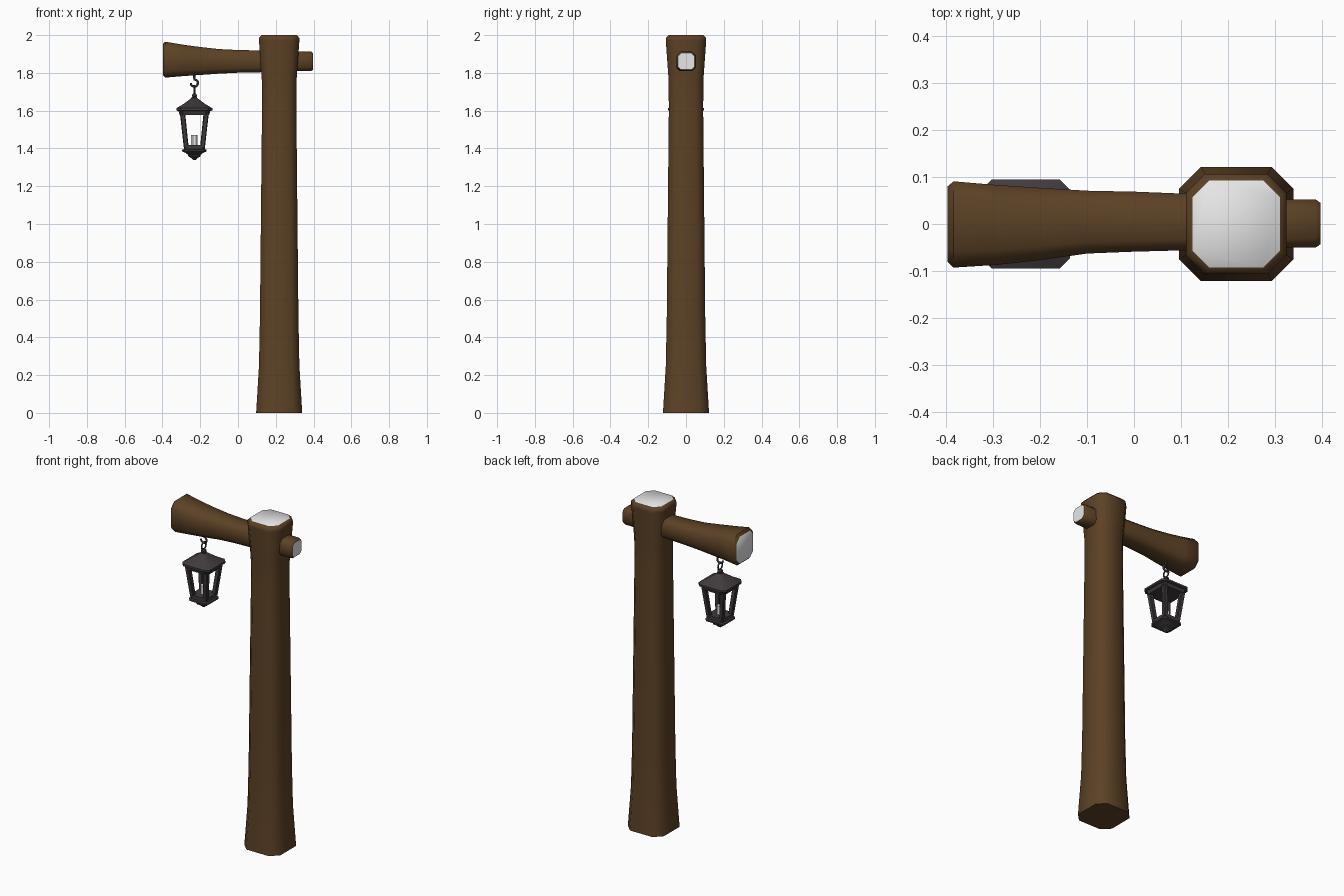
import bpy, bmesh, math
from mathutils import Vector

if "Cube" in bpy.data.objects:
    bpy.data.objects.remove(bpy.data.objects["Cube"])


def material(name, rgb):
    m = bpy.data.materials.new(name)
    m.diffuse_color = (*rgb, 1)
    m.use_nodes = True
    m.node_tree.nodes["Principled BSDF"].inputs["Base Color"].default_value = m.diffuse_color
    return m


WOOD = material("brown wood", (0.108, 0.054, 0.019))
CUT = material("pale cut wood", (0.8, 0.8, 0.8))
IRON = material("dark iron", (0.052, 0.043, 0.045))
WAX = material("candle wax", (0.8, 0.8, 0.8))


def finish(bm, name, mats, angle):
    bmesh.ops.recalc_face_normals(bm, faces=bm.faces)
    me = bpy.data.meshes.new(name)
    bm.to_mesh(me)
    bm.free()
    for m in mats:
        me.materials.append(m)
    ob = bpy.data.objects.new(name, me)
    bpy.context.collection.objects.link(ob)
    bpy.ops.object.select_all(action='DESELECT')
    ob.select_set(True)
    bpy.context.view_layer.objects.active = ob
    bpy.ops.object.shade_smooth_by_angle(angle=math.radians(angle))
    return ob


def loft(name, sections, mats, axis='Z', chamfer=0.38, cap_mats=(0, 0), angle=30):
    """Chamfered-square sections (position, centre a, centre b, half a, half b)."""
    bm = bmesh.new()
    k = 1 - chamfer
    shape = [(1, -k), (1, k), (k, 1), (-k, 1), (-1, k), (-1, -k), (-k, -1), (k, -1)]
    rings = []
    for p, ca, cb, ha, hb in sections:
        ring = []
        for u, v in shape:
            a, b = ca + u * ha, cb + v * hb
            ring.append(bm.verts.new((a, b, p) if axis == 'Z' else (p, a, b)))
        rings.append(ring)
    for r, s in zip(rings, rings[1:]):
        for i in range(8):
            j = (i + 1) % 8
            bm.faces.new((r[i], r[j], s[j], s[i]))
    for ring, mi in zip((rings[0], rings[-1]), cap_mats):
        bm.faces.new(ring).material_index = mi
    return finish(bm, name, mats, angle)


def tube(name, points, radius, closed=False):
    cu = bpy.data.curves.new(name, 'CURVE')
    cu.dimensions = '3D'
    cu.bevel_depth = radius
    cu.bevel_resolution = 1
    cu.use_fill_caps = True
    sp = cu.splines.new('POLY')
    sp.points.add(len(points) - 1)
    for q, p in zip(sp.points, points):
        q.co = (*p, 1)
    sp.use_cyclic_u = closed
    cu.materials.append(IRON)
    ob = bpy.data.objects.new(name, cu)
    bpy.context.collection.objects.link(ob)


# upright post, flared at foot and head, pale cut top
PX = 0.218
profile = [(0, .122), (.25, .107), (.5, .102), (1, .097), (1.6, .091),
           (1.76, .092), (1.97, .107), (1.985, .107), (2.0, .093)]
loft("post", [(z, PX, 0, h, h) for z, h in profile], [WOOD, CUT],
     cap_mats=(0, 1), angle=50)

# crossbeam running through the post, thick at the free end
beam = [(-.398, 0, 1.87, .080, .082), (-.385, -.001, 1.87, .092, .095),
        (-.29, -.002, 1.866, .085, .083), (-.2, 0, 1.863, .077, .074),
        (-.1, .004, 1.861, .067, .065), (0, .005, 1.861, .064, .060),
        (.15, .004, 1.861, .059, .057), (.3, .001, 1.861, .052, .052),
        (.388, .001, 1.861, .051, .051), (.398, .001, 1.861, .044, .044)]
loft("crossbeam", beam, [WOOD, CUT], axis='X', cap_mats=(1, 1), angle=50)

# lantern metalwork: roof, base and knob share one stacked profile helper
LX = -0.231


def stack(name, prof, mat, chamfer=0.24):
    return loft(name, [(z, LX, 0, h, h) for z, h in prof], [mat], chamfer=chamfer)


stack("lantern_roof", [(1.578, .078), (1.597, .084), (1.601, .095), (1.613, .095),
                       (1.637, .055), (1.668, .014), (1.672, .014)], IRON)
stack("roof_knob", [(1.670, .007), (1.677, .014), (1.686, .012), (1.692, .006)], IRON, .4)
stack("lantern_base", [(1.338, .006), (1.350, .018), (1.358, .032), (1.366, .034),
                       (1.376, .045), (1.384, .065), (1.393, .065), (1.397, .056),
                       (1.418, .056)], IRON)

# four slanted corner bars
for sx in (-1, 1):
    for sy in (-1, 1):
        loft("corner_bar", [(1.405, LX + sx * .043, sy * .043, .013, .013),
                            (1.59, LX + sx * .063, sy * .063, .014, .014)],
             [IRON], chamfer=.3)

# candle
stack("candle", [(1.41, .017), (1.470, .017)], WAX, .5)

# open hook under the beam, and the lantern ring hanging in it
hook = [(LX, 0, 1.80), (LX, 0, 1.772)]
for i in range(11):
    a = math.radians(90 - 27 * i)
    hook.append((LX + .019 * math.cos(a), 0, 1.746 + .019 * math.sin(a)))
tube("hook", hook, .006)
tube("hanging_ring", [(LX, .021 * math.cos(math.tau * i / 12),
                       1.711 + .021 * math.sin(math.tau * i / 12)) for i in range(12)],
     .005, True)
